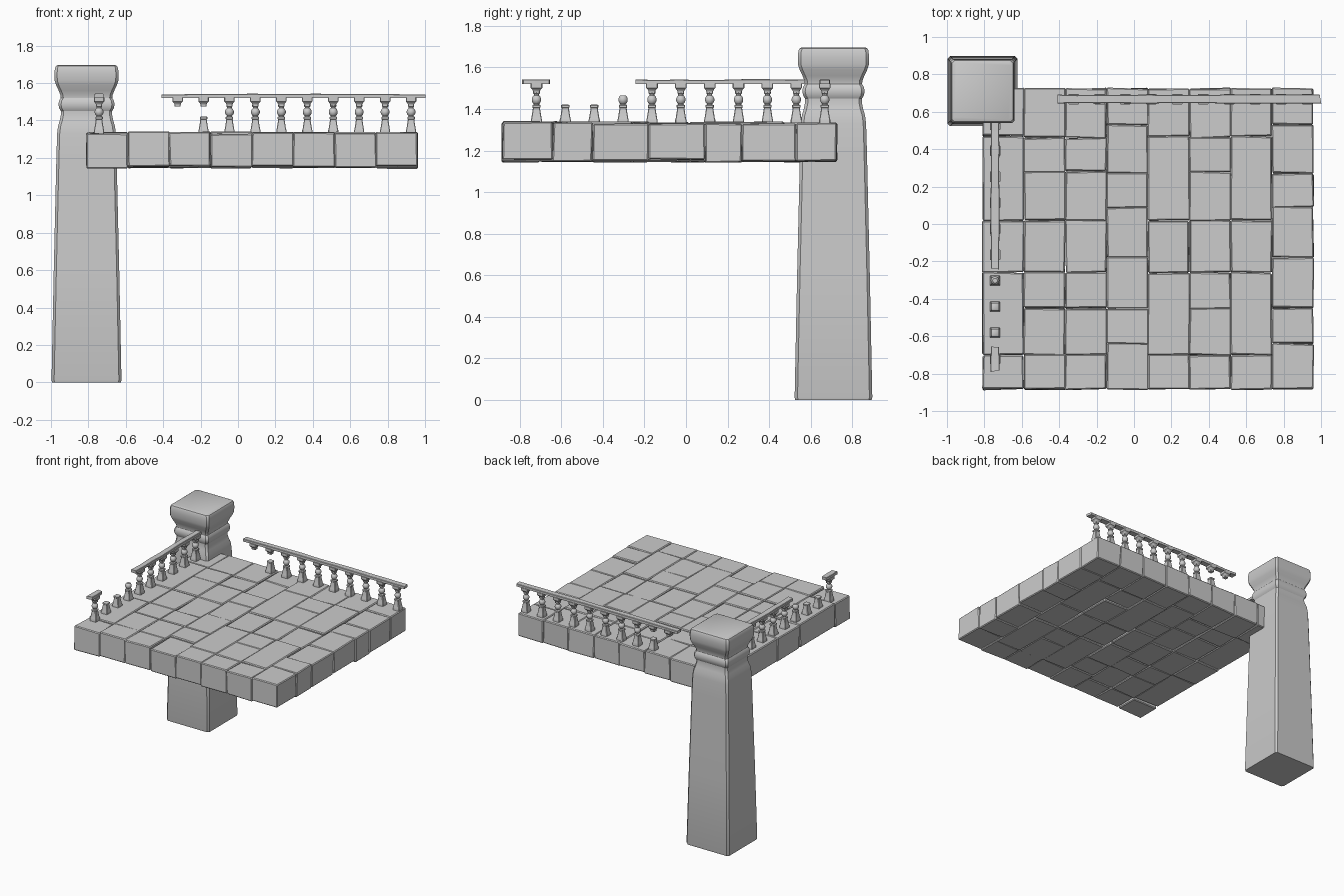
import bpy, bmesh, math, random
from mathutils import Vector

if "Cube" in bpy.data.objects:
    bpy.data.objects.remove(bpy.data.objects["Cube"])

rng = random.Random(4)


def loft(bm, rings):
    """Skin a list of closed rings and cap both ends."""
    vs = [[bm.verts.new(p) for p in r] for r in rings]
    n = len(vs[0])
    for a, b in zip(vs, vs[1:]):
        for i in range(n):
            j = (i + 1) % n
            bm.faces.new((a[i], a[j], b[j], b[i]))
    bm.faces.new(vs[0][::-1])
    bm.faces.new(vs[-1])


def finish(bm, name, smooth=None):
    bmesh.ops.recalc_face_normals(bm, faces=bm.faces)
    me = bpy.data.meshes.new(name)
    bm.to_mesh(me)
    bm.free()
    ob = bpy.data.objects.new(name, me)
    bpy.context.collection.objects.link(ob)
    if smooth:
        bpy.ops.object.select_all(action='DESELECT')
        ob.select_set(True)
        bpy.context.view_layer.objects.active = ob
        bpy.ops.object.shade_smooth_by_angle(angle=math.radians(smooth))
    return ob


def square(cx, cy, z, h, c):
    """Square section of half width h with corners chamfered by c."""
    k = h - c
    pts = [(h, -k), (h, k), (k, h), (-k, h), (-h, k), (-h, -k), (-k, -h), (k, -h)]
    return [(cx + x, cy + y, z) for x, y in pts]


def circle(cx, cy, z, r, n=10):
    return [(cx + r * math.cos(2 * math.pi * i / n),
             cy + r * math.sin(2 * math.pi * i / n), z) for i in range(n)]


# Tapered pillar with moulded neck and flared cap
PILLAR = [(0, .184), (.012, .187), (.6, .175), (1.2, .161), (1.33, .157), (1.37, .152),
          (1.40, .143), (1.43, .137), (1.45, .137), (1.465, .146), (1.485, .150),
          (1.505, .147), (1.52, .138), (1.535, .139), (1.56, .149), (1.59, .163),
          (1.612, .170), (1.65, .171), (1.68, .169), (1.692, .163), (1.697, .152)]
bm = bmesh.new()
loft(bm, [square(-.81, .71, z, h, .014) for z, h in PILLAR])
finish(bm, "pillar", 30)

# Deck of staggered stone blocks, one object per column
A = [.725, .46, .28, .02, -.26, -.45, -.70, -.885]
B = [.725, .53, .27, .09, -.18, -.45, -.64, -.885]
C = [.725, .47, .02, -.26, -.70, -.885]
ROWS = [C, A, A, B, C, A, C, B]
X0, W = -.81, .2212
for col, rows in enumerate(ROWS):
    bm = bmesh.new()
    xa, xb = X0 + col * W, X0 + (col + 1) * W
    for y1, y0 in zip(rows, rows[1:]):
        top = 1.335 + rng.uniform(-.007, .006)
        bot = 1.15 + rng.uniform(-.007, .007)
        verts = bmesh.ops.create_cube(bm, size=1)['verts']
        for v in verts:
            v.co = Vector((xb if v.co.x > 0 else xa, y1 if v.co.y > 0 else y0,
                           top if v.co.z > 0 else bot))
            v.co += Vector((rng.uniform(-.004, .004), rng.uniform(-.005, .005),
                            rng.uniform(-.002, .002)))
        edges = list({e for v in verts for e in v.link_edges})
        bmesh.ops.bevel(bm, geom=edges, offset=.006, segments=1, affect='EDGES')
    finish(bm, f"deck_blocks_{col + 1}")

# Balusters: square foot, round bead, flared square head
FOOT = [(1.325, .027), (1.348, .027), (1.354, .025), (1.385, .020), (1.405, .017),
        (1.408, .020), (1.418, .020), (1.421, .016)]
BEAD = [(1.415, .013), (1.424, .013), (1.430, .019), (1.440, .0235), (1.450, .0235),
        (1.460, .019), (1.466, .013)]
NECK = [(1.462, .013), (1.472, .013), (1.475, .017), (1.482, .017)]
HEAD = [(1.475, .016), (1.484, .016), (1.490, .018), (1.498, .024), (1.502, .028),
        (1.523, .028)]


def baluster(name, x, y, parts):
    bm = bmesh.new()
    if 'f' in parts:
        loft(bm, [square(x, y, z, h, .003) for z, h in FOOT])
    if 'b' in parts:
        loft(bm, [circle(x, y, z, r) for z, r in BEAD])
    if 'n' in parts:
        loft(bm, [circle(x, y, z, r) for z, r in NECK])
    if 'h' in parts:
        loft(bm, [square(x, y, z, h, .003) for z, h in HEAD])
    finish(bm, name, 35)


BACK_Y, LEFT_X = .668, -.743
back = ['h', 'fh'] + ['fbnh'] * 8
left = ['fbnh', 'f', 'f', 'fb'] + ['fbnh'] * 6
for i, (p, q) in enumerate(zip(back, left)):
    baluster(f"back_baluster_{i + 1}", -.323 + .1387 * i, BACK_Y, p)
    baluster(f"left_baluster_{i + 1}", LEFT_X, -.72 + .139 * i, q)


# Worn handrails, slightly uneven along their length
def rail(name, along_x, fixed, a, b):
    bm = bmesh.new()
    n = max(2, round((b - a) / .1))
    rings = []
    for i in range(n + 1):
        t = a + (b - a) * i / n
        skew = rng.uniform(-.006, .006)
        h = .0225 + rng.uniform(-.002, .002)
        lo, hi = 1.52, 1.541 + rng.uniform(-.002, .003)
        ring = [(-h, lo), (h, lo), (h, hi - .003), (h - .003, hi),
                (-h + .003, hi), (-h, hi - .003)]
        rings.append([(t + skew * s / h, fixed + s, z) if along_x else
                      (fixed + s, t + skew * s / h, z) for s, z in ring])
    loft(bm, rings)
    finish(bm, name)


rail("back_handrail", True, BACK_Y, -.408, .997)
rail("left_handrail", False, LEFT_X, -.24, .6)
rail("left_handrail_fragment", False, LEFT_X, -.787, -.657)
